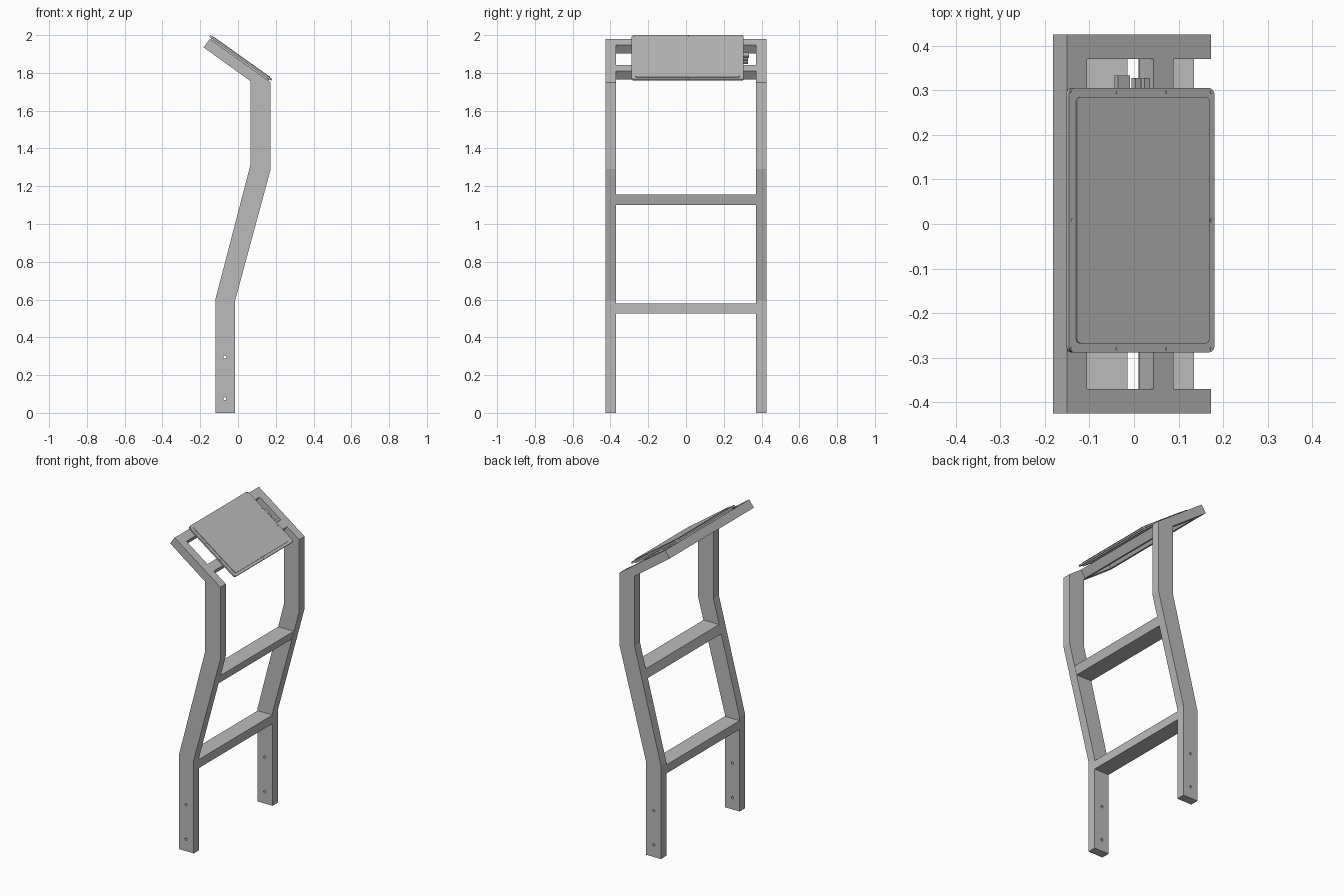
import bpy, bmesh, math
from mathutils import Matrix, Vector

if "Cube" in bpy.data.objects:
    bpy.data.objects.remove(bpy.data.objects["Cube"])

GREY = (0.5, 0.5, 0.5, 1.0)
metal = bpy.data.materials.new("grey metal")
metal.use_nodes = True
metal.diffuse_color = GREY
metal.node_tree.nodes["Principled BSDF"].inputs["Base Color"].default_value = GREY

# Tilted frame of the head: local x runs down the slope, y across, z out of it
slope = math.atan2(0.23, 0.323)
HEAD = Matrix.Translation((-0.15, 0, 1.98)) @ Matrix.Rotation(slope, 4, 'Y')


def add_object(name, bm, matrix=None):
    if matrix:
        bm.transform(matrix)
    bmesh.ops.recalc_face_normals(bm, faces=bm.faces)
    mesh = bpy.data.meshes.new(name)
    bm.to_mesh(mesh)
    bm.free()
    mesh.materials.append(metal)
    obj = bpy.data.objects.new(name, mesh)
    bpy.context.collection.objects.link(obj)
    return obj


def extruded(name, profile, y0, y1):
    """Extrude an x-z profile along y."""
    bm = bmesh.new()
    face = bm.faces.new([bm.verts.new((x, y0, z)) for x, z in profile])
    new = bmesh.ops.extrude_face_region(bm, geom=[face])["geom"]
    bmesh.ops.translate(bm, vec=(0, y1 - y0, 0),
                        verts=[v for v in new if isinstance(v, bmesh.types.BMVert)])
    return add_object(name, bm)


def head_box(name, low, high, radius=0.0):
    """Box in the tilted frame, with optional rounded plan corners."""
    low, high = Vector(low), Vector(high)
    bm = bmesh.new()
    bmesh.ops.create_cube(bm, size=1)
    bmesh.ops.scale(bm, vec=high - low, verts=bm.verts)
    bmesh.ops.translate(bm, vec=(low + high) / 2, verts=bm.verts)
    if radius:
        corners = [e for e in bm.edges
                   if abs(e.verts[0].co.z - e.verts[1].co.z) > 1e-5]
        bmesh.ops.bevel(bm, geom=corners, offset=radius, segments=5,
                        profile=0.5, affect='EDGES')
    return add_object(name, bm, HEAD)


def cylinder(name, radius, depth, matrix, sides=16):
    bm = bmesh.new()
    bmesh.ops.create_cone(bm, cap_ends=True, segments=sides,
                          radius1=radius, radius2=radius, depth=depth)
    return add_object(name, bm, matrix)


# Bent side rails, each drilled with two mounting holes
RAIL = [(-0.12, 0), (-0.015, 0), (-0.015, 0.595), (0.173, 1.29), (0.173, 1.75),
        (-0.15, 1.98), (-0.182, 1.935), (0.065, 1.757), (0.065, 1.31), (-0.12, 0.6)]
for side, sign in (("left", 1), ("right", -1)):
    rail = extruded(side + "_rail", RAIL, sign * 0.37, sign * 0.425)
    for height in (0.075, 0.295):
        cutter = cylinder("hole_cutter", 0.008, 0.2, Matrix.Translation(
            (-0.07, sign * 0.4, height)) @ Matrix.Rotation(math.pi / 2, 4, 'X'))
        cutter.hide_render = True
        mod = rail.modifiers.new("hole", 'BOOLEAN')
        mod.operation = 'DIFFERENCE'
        mod.solver = 'EXACT'
        mod.object = cutter
        bpy.context.view_layer.objects.active = rail
        bpy.ops.object.modifier_apply(modifier=mod.name)
        bpy.data.objects.remove(cutter)

# Crossbars between the rails, flush with the rail edges
extruded("lower_crossbar", [(-0.12, 0.525), (-0.015, 0.525),
                            (-0.015, 0.58), (-0.12, 0.58)], -0.37, 0.37)
extruded("middle_crossbar", [(0.01, 1.10), (0.12, 1.10),
                             (0.135, 1.155), (0.025, 1.155)], -0.37, 0.37)

# Square bars that carry the panel
for name, start in (("upper_head_bar", 0.0), ("lower_head_bar", 0.238)):
    head_box(name, (start, -0.37, -0.055), (start + 0.055, 0.37, 0))

# Panel: back body, rim plate and raised lid
head_box("panel_back", (0.006, -0.272, 0), (0.38, 0.289, 0.009), 0.012)
head_box("panel_rim", (-0.008, -0.288, 0.008), (0.393, 0.305, 0.018), 0.014)
head_box("panel_lid", (0.011, -0.268, 0.018), (0.377, 0.285, 0.022), 0.012)

# Rim screws
spots = [(u, y) for u in (0.0, 0.125, 0.262, 0.385) for y in (-0.28, 0.296)]
spots += [(0.001, 0.008), (0.385, 0.008)]
for u, y in spots:
    cylinder("rim_screw", 0.004, 0.002,
             HEAD @ Matrix.Translation((u, y, 0.0185)), 12)

# Cable connectors on the side of the panel
for u, width, reach in ((0.135, 0.033, 0.333), (0.182, 0.014, 0.328), (0.208, 0.014, 0.328)):
    head_box("connector", (u, 0.28, -0.006), (u + width, reach, 0.008))
